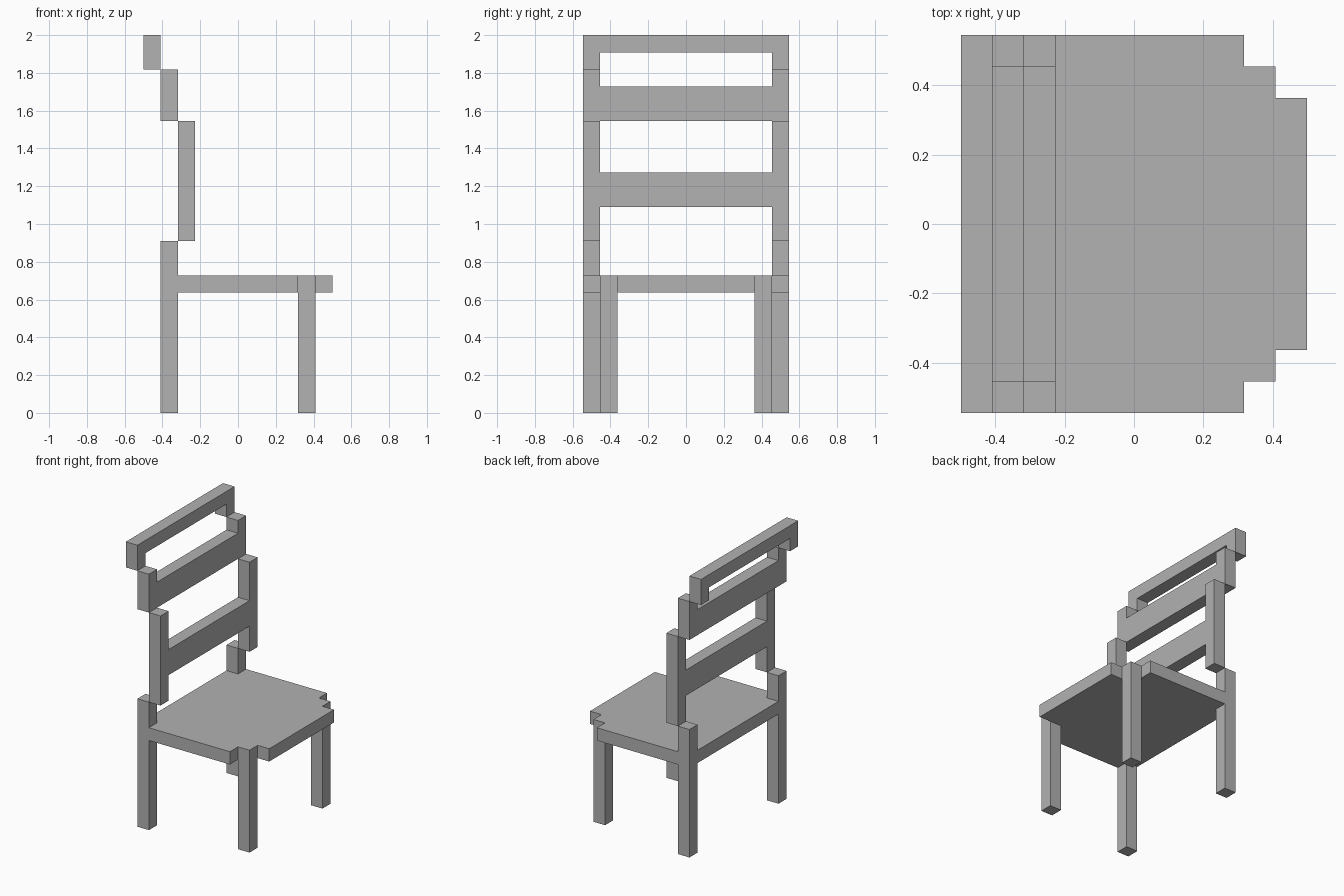
import bpy
import bmesh
from mathutils import Vector

U = 1 / 11  # one block of the chair

if "Cube" in bpy.data.objects:
    bpy.data.objects.remove(bpy.data.objects["Cube"])

grey = bpy.data.materials.new("plain_grey")
grey.use_nodes = True
colour = (0.445, 0.445, 0.445, 1)
grey.diffuse_color = colour
grey.node_tree.nodes["Principled BSDF"].inputs["Base Color"].default_value = colour


def prism(name, points, depth):
    """Extrude a flat outline, given in blocks, along the depth vector."""
    bm = bmesh.new()
    face = bm.faces.new([bm.verts.new(Vector(p) * U) for p in points])
    top = bmesh.ops.extrude_face_region(bm, geom=[face], use_keep_orig=True)
    moved = [v for v in top["geom"] if isinstance(v, bmesh.types.BMVert)]
    bmesh.ops.translate(bm, verts=moved, vec=Vector(depth) * U)
    bmesh.ops.recalc_face_normals(bm, faces=bm.faces)
    mesh = bpy.data.meshes.new(name)
    bm.to_mesh(mesh)
    bm.free()
    mesh.materials.append(grey)
    obj = bpy.data.objects.new(name, mesh)
    bpy.context.collection.objects.link(obj)
    return obj


def mirrored(half):
    """Close a half outline with its mirror image across y = 0."""
    return half + [(x, -y, z) for x, y, z in reversed(half)]


def frame(name, x, post, rail):
    """Two posts joined by a rail, one block thick; post and rail are z ranges."""
    half = [(5, rail[0]), (5, post[0]), (6, post[0]),
            (6, post[1]), (5, post[1]), (5, rail[1])]
    # Where the rail is flush with a post end, the inner corner vanishes
    if rail[0] == post[0]:
        half = half[2:]
    if rail[1] == post[1]:
        half = half[:-2]
    prism(name, mirrored([(x, y, z) for y, z in half]), (1, 0, 0))


# Back legs and the stepped backrest above them
frame("back_legs", -4.5, (0, 10), (7, 8))
frame("lower_backrest", -3.5, (10, 17), (12, 14))
frame("middle_backrest", -4.5, (17, 20), (17, 19))
frame("top_backrest", -5.5, (20, 22), (21, 22))

# Seat with stepped front corners
seat_half = [(-3.5, 6), (3.5, 6), (3.5, 5), (4.5, 5), (4.5, 4), (5.5, 4)]
prism("seat", mirrored([(x, y, 7) for x, y in seat_half]), (0, 0, 1))

# Front legs
for side, y in (("left", 4), ("right", -5)):
    square = [(3.5, y, 0), (4.5, y, 0), (4.5, y + 1, 0), (3.5, y + 1, 0)]
    prism("front_leg_" + side, square, (0, 0, 7))
